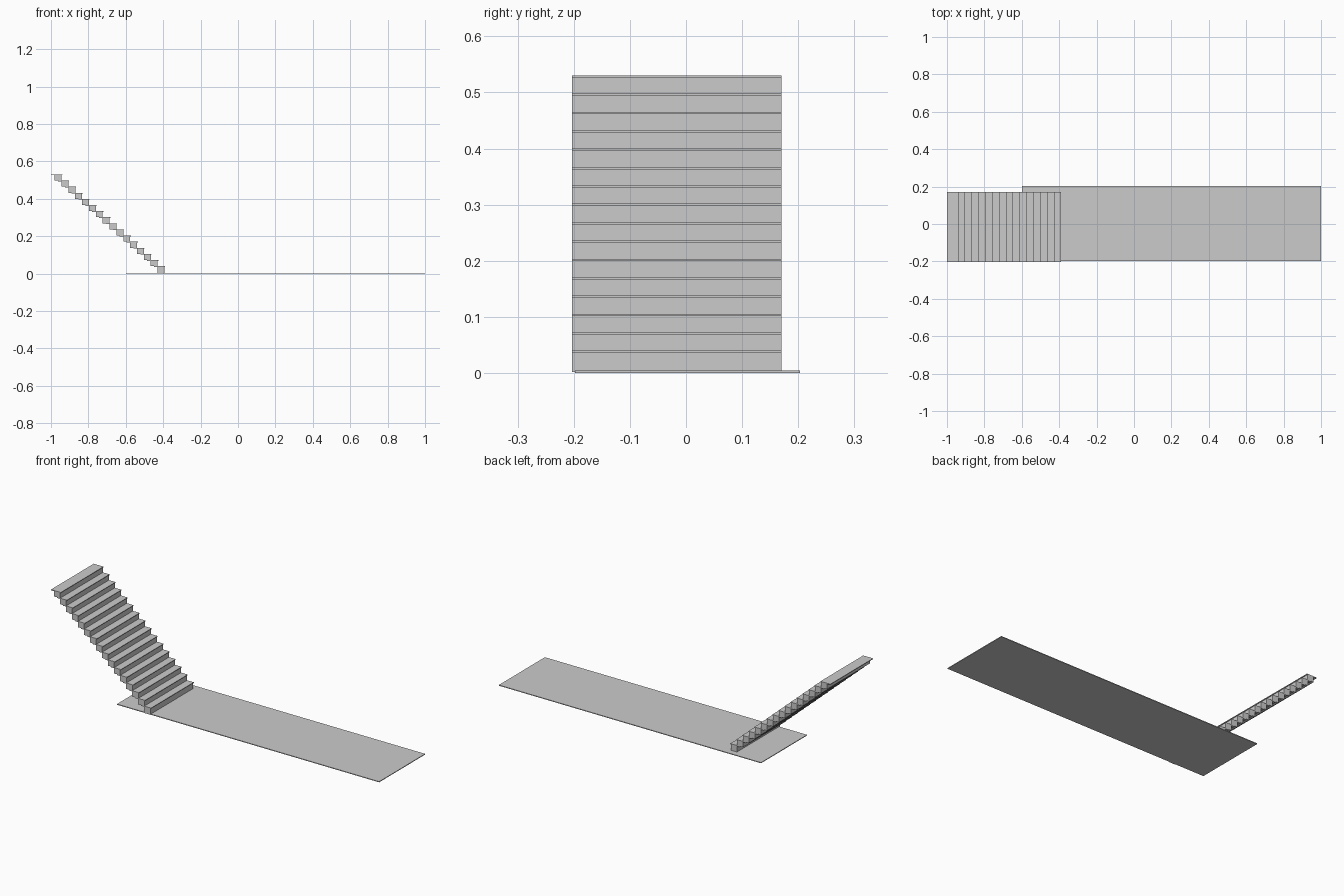
import bpy

if "Cube" in bpy.data.objects:
    bpy.data.objects.remove(bpy.data.objects["Cube"])

def box(name, x0, x1, y0, y1, z0, z1):
    bpy.ops.mesh.primitive_cube_add(
        size=1, location=((x0 + x1) / 2, (y0 + y1) / 2, (z0 + z1) / 2))
    ob = bpy.context.object
    ob.name = name
    ob.scale = (x1 - x0, y1 - y0, z1 - z0)
    return ob

# Thin floor slab
box("floor", -0.60, 1.0, -0.198, 0.203, 0, 0.004)

# Staircase: a block under each thin overhanging tread
STEPS, RUN, RISE = 16, 0.0367, 0.0327
Y0, Y1 = -0.203, 0.17
for i in range(STEPS):
    nose = -0.389 - i * RUN
    top = 0.040 + i * RISE
    box(f"tread_{i + 1}", nose - 0.06, nose, Y0, Y1, top - 0.004, top)
    bottom = 0.002 if i == 0 else top - RISE
    box(f"step_block_{i + 1}", nose - 0.041, nose - 0.004, Y0, Y1, bottom, top - 0.004)
